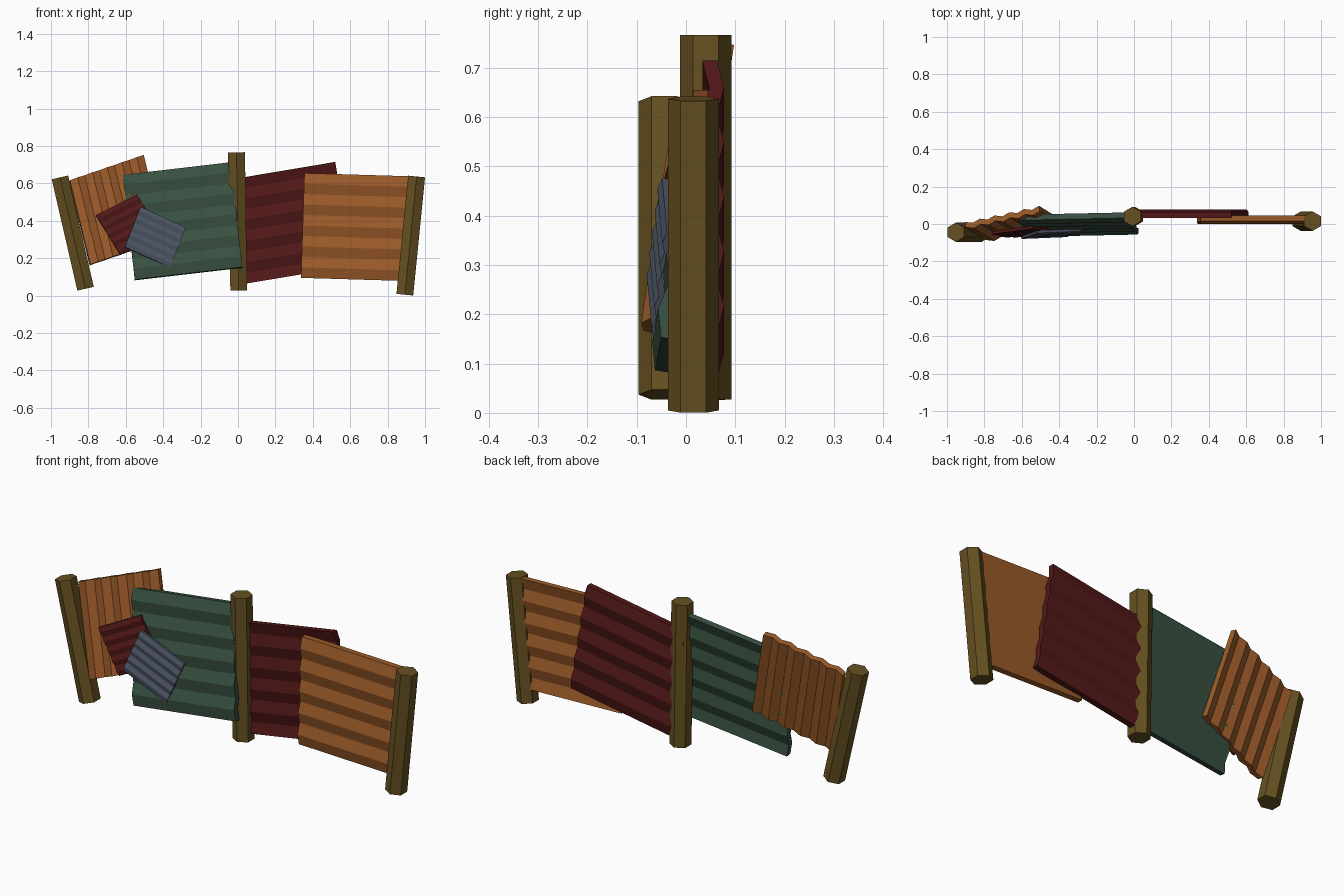
import bpy
from mathutils import Vector

if "Cube" in bpy.data.objects:
    bpy.data.objects.remove(bpy.data.objects["Cube"])


def paint(name, rgb):
    m = bpy.data.materials.new(name)
    m.diffuse_color = (*rgb, 1)
    m.use_nodes = True
    m.node_tree.nodes["Principled BSDF"].inputs["Base Color"].default_value = m.diffuse_color
    return m


WOOD = paint("wood", (0.13, 0.08, 0.015))
ORANGE = paint("rust_orange", (0.33, 0.105, 0.022))
RED = paint("dark_red", (0.085, 0.009, 0.009))
GREEN = paint("dull_green", (0.04, 0.082, 0.053))
BLUE = paint("slate_blue", (0.075, 0.092, 0.13))


def add_mesh(name, verts, faces, mat):
    me = bpy.data.meshes.new(name)
    me.from_pydata(verts, [], faces)
    me.materials.append(mat)
    ob = bpy.data.objects.new(name, me)
    bpy.context.collection.objects.link(ob)
    return ob


def post(name, bottom, top):
    """Hexagonal post between two points, with corners facing front and back."""
    a, b = Vector(bottom), Vector(top)
    bpy.ops.mesh.primitive_cylinder_add(vertices=6, radius=0.052, depth=(b - a).length,
                                        location=(a + b) / 2)
    ob = bpy.context.object
    ob.name = name
    ob.rotation_euler = Vector((0, 0, 1)).rotation_difference(b - a).to_euler()
    ob.data.materials.append(WOOD)


def sheet(name, start, end, low, mat, thick=0.03, amp=0.014, first=1, n=10):
    """Corrugated sheet: ridges run start->end, zigzag profile runs start->low."""
    start, end, low = Vector(start), Vector(end), Vector(low)
    along, down = end - start, low - start
    normal = along.cross(down).normalized()
    if normal.y < 0:
        normal = -normal
    rows = []
    for i in range(n + 1):
        wave = amp / 2 * first * (1 if i % 2 == 0 else -1)
        p = start + down * (i / n)
        front, back = p + normal * (wave - thick / 2), p + normal * (wave + thick / 2)
        rows += [front, front + along, back + along, back]
    faces = [(3, 2, 1, 0), tuple(4 * n + k for k in range(4))]
    for i in range(n):
        a, b = 4 * i, 4 * i + 4
        faces += [(a + k, a + (k + 1) % 4, b + (k + 1) % 4, b + k) for k in range(4)]
    ob = add_mesh(name, rows, faces, mat)
    # consistent outward normals
    import bmesh
    bm = bmesh.new()
    bm.from_mesh(ob.data)
    bmesh.ops.recalc_face_normals(bm, faces=bm.faces)
    bm.to_mesh(ob.data)
    bm.free()


# leaning posts
post("left_post", (-0.815, -0.044, 0.037), (-0.952, -0.044, 0.632))
post("middle_post", (0.004, 0.04, 0.027), (-0.008, 0.04, 0.766))
post("right_post", (0.892, 0.015, 0.005), (0.955, 0.015, 0.637))

# large sheets
sheet("left_orange_sheet", (-0.79, -0.078, 0.165), (-0.9, -0.01, 0.615),
      (-0.395, 0.008, 0.30), ORANGE)
sheet("green_sheet", (-0.615, 0.028, 0.645), (-0.04, 0.04, 0.712),
      (-0.552, -0.055, 0.085), GREEN)
sheet("red_sheet", (-0.046, 0.055, 0.62), (0.52, 0.055, 0.715),
      (0.047, 0.055, 0.065), RED, first=-1)
sheet("right_orange_sheet", (0.355, 0.023, 0.655), (0.925, 0.023, 0.638),
      (0.337, 0.023, 0.095), ORANGE)

# small patches
sheet("red_patch", (-0.76, -0.05, 0.43), (-0.54, -0.02, 0.54),
      (-0.63, -0.065, 0.22), RED, thick=0.014, amp=0.007)
sheet("blue_patch", (-0.522, -0.045, 0.475), (-0.28, -0.035, 0.365),
      (-0.605, -0.072, 0.26), BLUE, thick=0.014, amp=0.007)
